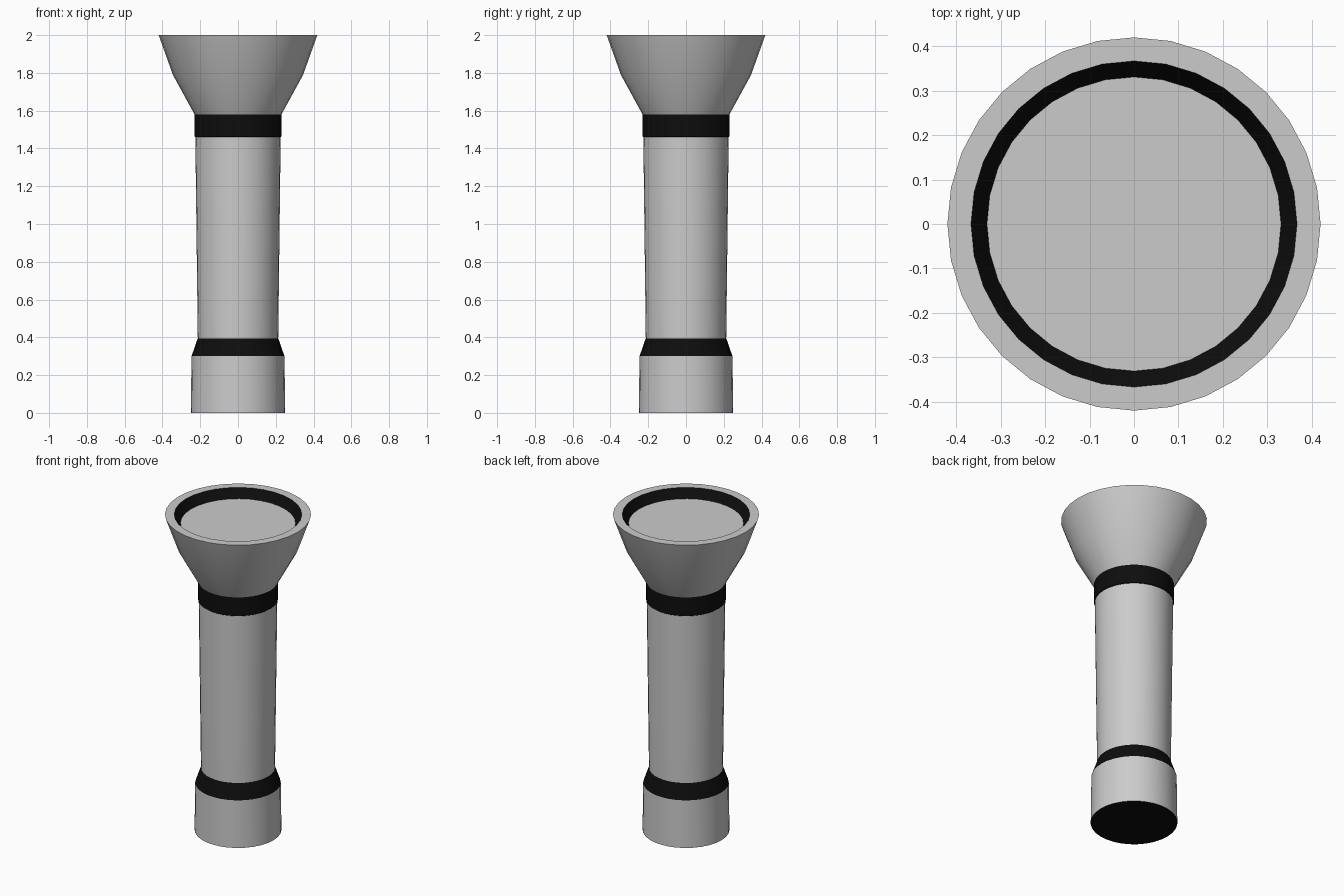
import bpy, bmesh
from math import cos, sin, tau, radians

if "Cube" in bpy.data.objects:
    bpy.data.objects.remove(bpy.data.objects["Cube"])

SIDES = 32


def material(name, rgb):
    m = bpy.data.materials.new(name)
    m.diffuse_color = (*rgb, 1)
    m.use_nodes = True
    m.node_tree.nodes["Principled BSDF"].inputs["Base Color"].default_value = m.diffuse_color
    return m


black = material("black_rubber", (0.004, 0.004, 0.004))
pale = material("pale_glass", (1.0, 1.0, 1.0))


def lathe(name, profile, mat=None):
    """Revolve (radius, z) points around z; a zero-radius point becomes a pole."""
    bm = bmesh.new()
    rings = []
    for r, z in profile:
        if r == 0:
            rings.append([bm.verts.new((0, 0, z))] * SIDES)
        else:
            rings.append([bm.verts.new((r * cos(tau * i / SIDES), r * sin(tau * i / SIDES), z))
                          for i in range(SIDES)])
    for a, b in zip(rings, rings[1:]):
        for i in range(SIDES):
            j = (i + 1) % SIDES
            bm.faces.new(list(dict.fromkeys((a[i], a[j], b[j], b[i]))))
    me = bpy.data.meshes.new(name)
    bm.to_mesh(me)
    bm.free()
    ob = bpy.data.objects.new(name, me)
    bpy.context.collection.objects.link(ob)
    if mat:
        me.materials.append(mat)
    bpy.ops.object.select_all(action='DESELECT')
    ob.select_set(True)
    bpy.context.view_layer.objects.active = ob
    bpy.ops.object.shade_smooth_by_angle(angle=radians(30))
    return ob


# Tail end of the torch
lathe("tail_plate", [(0, 0), (0.25, 0)], black)
lathe("tail_cap", [(0.25, 0), (0.246, 0.3)])
lathe("tail_band", [(0.246, 0.3), (0.213, 0.395)], black)

# Handle with its upper grip ring
lathe("handle", [(0.213, 0.395), (0.226, 1.46)])
lathe("neck_band", [(0.226, 1.46), (0.23, 1.463), (0.23, 1.58)], black)

# Flared head with flat rim
lathe("head", [(0.23, 1.58), (0.345, 1.79), (0.42, 2.0), (0.367, 2.0)])

# Recessed bezel and lens
lathe("bezel", [(0.367, 2.0), (0.331, 1.945)], black)
lathe("lens", [(0.331, 1.945), (0, 1.945)], pale)
